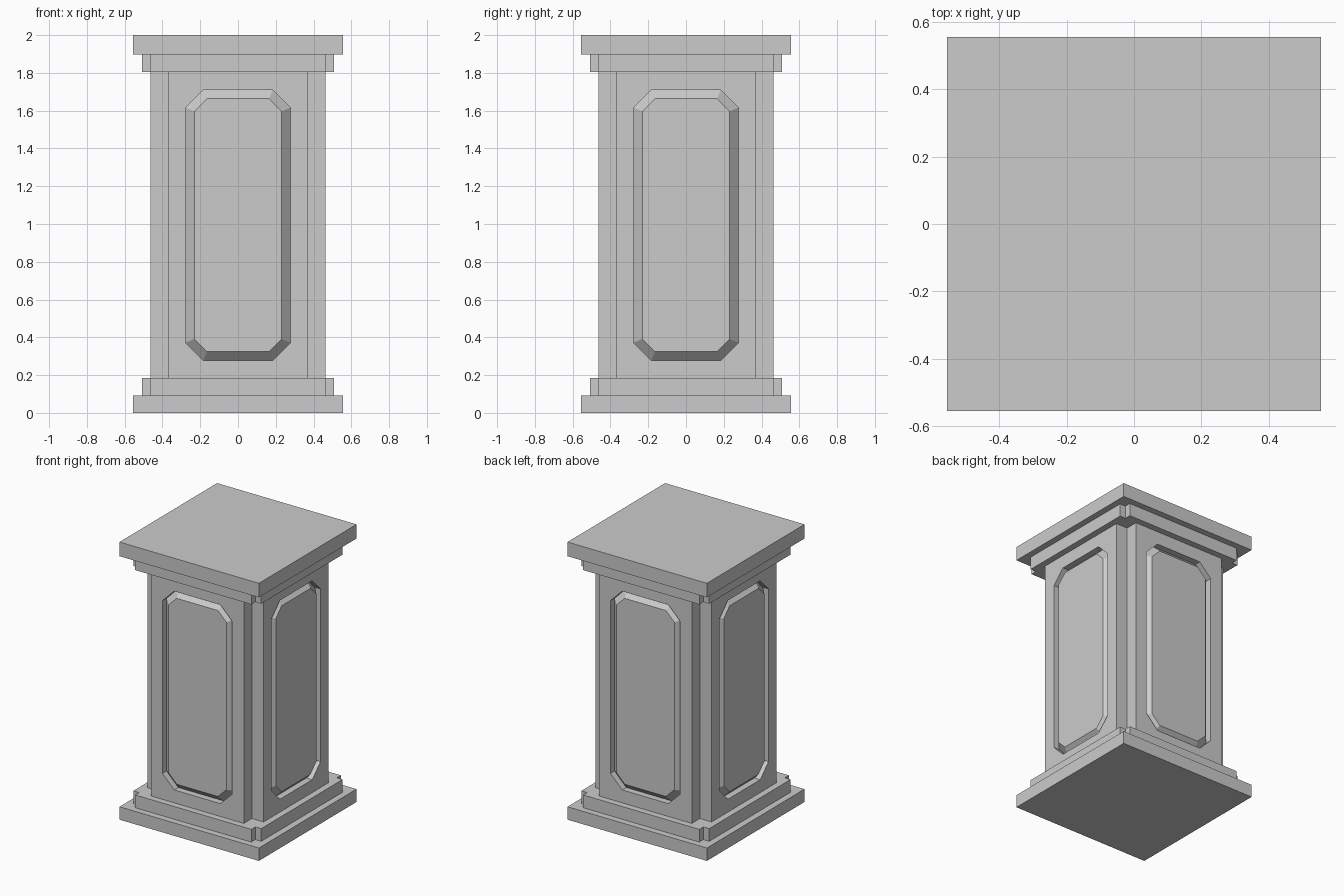
import bpy, bmesh
from math import pi
from mathutils import Matrix, Vector

if "Cube" in bpy.data.objects:
    bpy.data.objects.remove(bpy.data.objects["Cube"])

U = 0.0463                      # basic moulding step
Z_SLAB, Z_STEP = 0.093, 0.185   # tops of the lower plinth layers
Z_NECK, Z_CAP = 1.805, 1.898    # bottoms of the upper cap layers
SHAFT, NOTCH_IN = 10 * U, 8 * U


def finish(name, bm):
    bmesh.ops.remove_doubles(bm, verts=bm.verts[:], dist=1e-4)
    bmesh.ops.recalc_face_normals(bm, faces=bm.faces[:])
    mesh = bpy.data.meshes.new(name)
    bm.to_mesh(mesh)
    bm.free()
    obj = bpy.data.objects.new(name, mesh)
    bpy.context.collection.objects.link(obj)
    return obj


def notched_outline(half, inner):
    """Square outline with a square notch cut from each corner."""
    pts = []
    for k in range(4):
        rot = Matrix.Rotation(k * pi / 2, 3, 'Z')
        pts += [rot @ Vector(p) for p in
                ((inner, -half, 0), (inner, -inner, 0), (half, -inner, 0))]
    return pts


def prism(name, outline, z0, z1):
    bm = bmesh.new()
    face = bm.faces.new([bm.verts.new((p[0], p[1], z0)) for p in outline])
    ext = bmesh.ops.extrude_face_region(bm, geom=[face], use_keep_orig=True)
    verts = [g for g in ext['geom'] if isinstance(g, bmesh.types.BMVert)]
    bmesh.ops.translate(bm, verts=verts, vec=(0, 0, z1 - z0))
    return finish(name, bm)


def octagon(hx, z0, z1, c, y):
    """Chamfered rectangle on a front plane, two points per corner."""
    return [Vector((x, y, z)) for x, z in (
        (-hx, z0 + c), (-hx + c, z0), (hx - c, z0), (hx, z0 + c),
        (hx, z1 - c), (hx - c, z1), (-hx + c, z1), (-hx, z1 - c))]


def shaft_side(bm, rot):
    """One quarter of the shaft: panelled face plus its corner notch."""
    def ring(pts):
        return [bm.verts.new(rot @ Vector(p)) for p in pts]

    a, b = NOTCH_IN, SHAFT
    corners = ring([(-a, -b, Z_STEP), (a, -b, Z_STEP),
                    (a, -b, Z_NECK), (-a, -b, Z_NECK)])
    z0, z1 = 6 * U, 1.71
    rings = [ring(octagon(6 * U, z0, z1, 0.094, -b)),
             ring(octagon(6 * U, z0, z1, 0.094, -b + U)),
             ring(octagon(5 * U, z0 + U, z1 - U, 0.067, -b))]
    # frame around the panel
    outer = rings[0]
    for k in range(4):
        n = (k + 1) % 4
        bm.faces.new((corners[k], outer[2 * k + 1], outer[2 * k]))
        bm.faces.new((corners[k], corners[n], outer[2 * n], outer[2 * k + 1]))
    # recess wall, sloped bevel and flush centre
    for r, s in zip(rings, rings[1:]):
        for i in range(8):
            j = (i + 1) % 8
            bm.faces.new((r[i], r[j], s[j], s[i]))
    bm.faces.new(rings[-1])
    # corner notch
    path = [(a, -b), (a, -a), (b, -a)]
    for p, q in zip(path, path[1:]):
        bm.faces.new(ring([(*p, Z_STEP), (*q, Z_STEP),
                           (*q, Z_NECK), (*p, Z_NECK)]))


# panelled shaft
bm = bmesh.new()
for k in range(4):
    shaft_side(bm, Matrix.Rotation(k * pi / 2, 3, 'Z'))
for z in (Z_STEP, Z_NECK):
    bm.faces.new([bm.verts.new((p.x, p.y, z))
                  for p in notched_outline(SHAFT, NOTCH_IN)])
finish("panelled_shaft", bm)

# plinth and cap layers
s = 12 * U
square = [(-s, -s), (s, -s), (s, s), (-s, s)]
step = notched_outline(11 * U, 10 * U)
prism("base_slab", square, 0, Z_SLAB)
prism("base_step", step, Z_SLAB, Z_STEP)
prism("cap_step", step, Z_NECK, Z_CAP)
prism("cap_slab", square, Z_CAP, 2.0)
